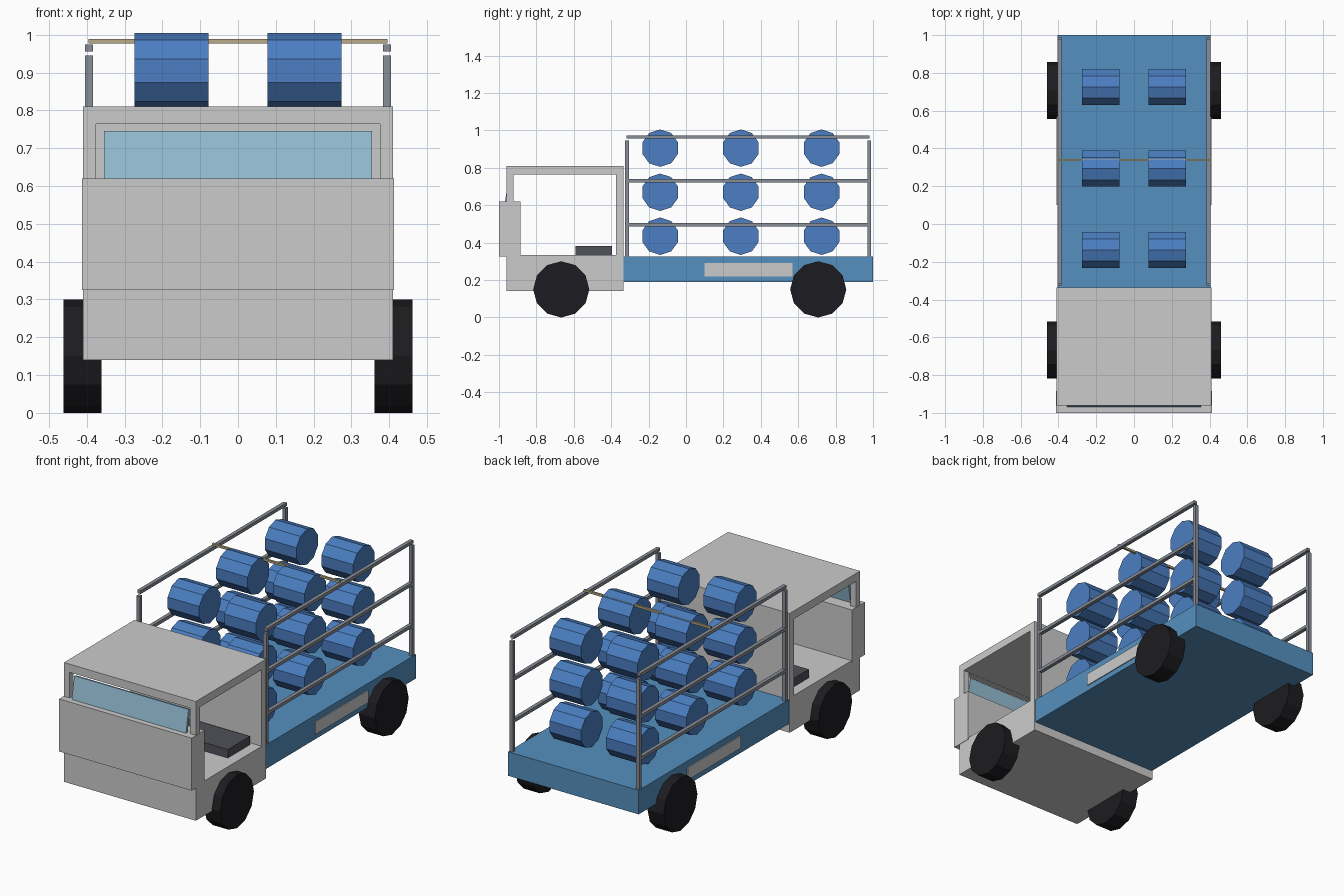
import bpy, math

if "Cube" in bpy.data.objects:
    bpy.data.objects.remove(bpy.data.objects["Cube"])


def mat(name, r, g, b):
    m = bpy.data.materials.new(name)
    m.diffuse_color = (r, g, b, 1)
    m.use_nodes = True
    m.node_tree.nodes["Principled BSDF"].inputs["Base Color"].default_value = m.diffuse_color
    return m


PAINT = mat("cab_paint", 0.64, 0.64, 0.61)
BLUE = mat("bed_blue", 0.09, 0.28, 0.52)
DRUM = mat("drum_blue", 0.07, 0.21, 0.54)
GLASS = mat("glass", 0.30, 0.52, 0.66)
RUBBER = mat("rubber", 0.012, 0.012, 0.015)
STEEL = mat("steel", 0.25, 0.27, 0.31)
DARK = mat("seat_dark", 0.08, 0.08, 0.10)
TAN = mat("tan", 0.48, 0.41, 0.24)


def box(name, x, y, z, m=None):
    """Box from (min, max) pairs."""
    bpy.ops.mesh.primitive_cube_add(
        size=1, location=[(a + b) / 2 for a, b in (x, y, z)])
    o = bpy.context.object
    o.name = name
    o.scale = [b - a for a, b in (x, y, z)]
    bpy.ops.object.transform_apply(location=False, rotation=False, scale=True)
    if m:
        o.data.materials.append(m)
    return o


def x_cylinder(name, sides, r, width, loc, m, turn=0):
    """Flat-sided cylinder lying along x."""
    bpy.ops.mesh.primitive_cylinder_add(
        vertices=sides, radius=r, depth=width, location=loc,
        rotation=(0, math.pi / 2, 0))
    o = bpy.context.object
    o.name = name
    bpy.ops.object.transform_apply(location=False, rotation=True, scale=False)
    o.rotation_euler.x = turn
    o.data.materials.append(m)
    return o


def cut(target, x, y, z):
    c = box("cutter", x, y, z)
    c.hide_render = True
    mod = target.modifiers.new("cut", "BOOLEAN")
    mod.operation = "DIFFERENCE"
    mod.solver = "EXACT"
    mod.object = c
    bpy.context.view_layer.objects.active = target
    bpy.ops.object.modifier_apply(modifier=mod.name)
    bpy.data.objects.remove(c)


# Cab shell with open sides and windscreen opening
cab = box("cab", (-0.41, 0.41), (-0.96, -0.335), (0.14, 0.81), PAINT)
cut(cab, (-0.6, 0.6), (-0.923, -0.375), (0.335, 0.765))
cut(cab, (-0.375, 0.375), (-1.1, -0.8), (0.60, 0.764))
box("front_panel", (-0.412, 0.412), (-1.0, -0.885), (0.325, 0.62), PAINT)

# Leaning windscreen and bench seat
glass = box("windscreen", (-0.355, 0.355), (-0.959, -0.945), (0.60, 0.745), GLASS)
glass.rotation_euler.x = math.radians(-10)
box("seat", (-0.35, 0.35), (-0.59, -0.395), (0.335, 0.383), DARK)

# Load bed with side plates
box("load_bed", (-0.406, 0.406), (-0.335, 1.0), (0.19, 0.325), BLUE)

for s, side in ((-1, "left"), (1, "right")):
    box(f"side_plate_{side}", sorted((s * 0.395, s * 0.411)),
        (0.10, 0.57), (0.22, 0.29))
    # Rack posts and rails
    xs = sorted((s * 0.383, s * 0.404))
    for y in (-0.315, 0.98):
        box(f"rack_post_{side}", xs, (y - 0.01, y + 0.01), (0.32, 0.945), STEEL)
    for z in (0.495, 0.73, 0.965):
        box(f"rack_rail_{side}", xs, (-0.317, 0.98), (z - 0.009, z + 0.009), STEEL)
    # Wheels
    for y in (-0.667, 0.707):
        x_cylinder(f"wheel_{side}", 12, 0.15, 0.10, (s * 0.411, y, 0.15), RUBBER)
    # Stacked drums, turned so a flat side is up
    for y in (-0.138, 0.293, 0.725):
        for z in (0.434, 0.669, 0.905):
            x_cylinder(f"drum_{side}", 10, 0.1, 0.196, (s * 0.176, y, z), DRUM,
                       math.radians(18))

# Cross rod over the load
box("cross_rod", (-0.395, 0.395), (0.333, 0.345), (0.977, 0.989), TAN)
